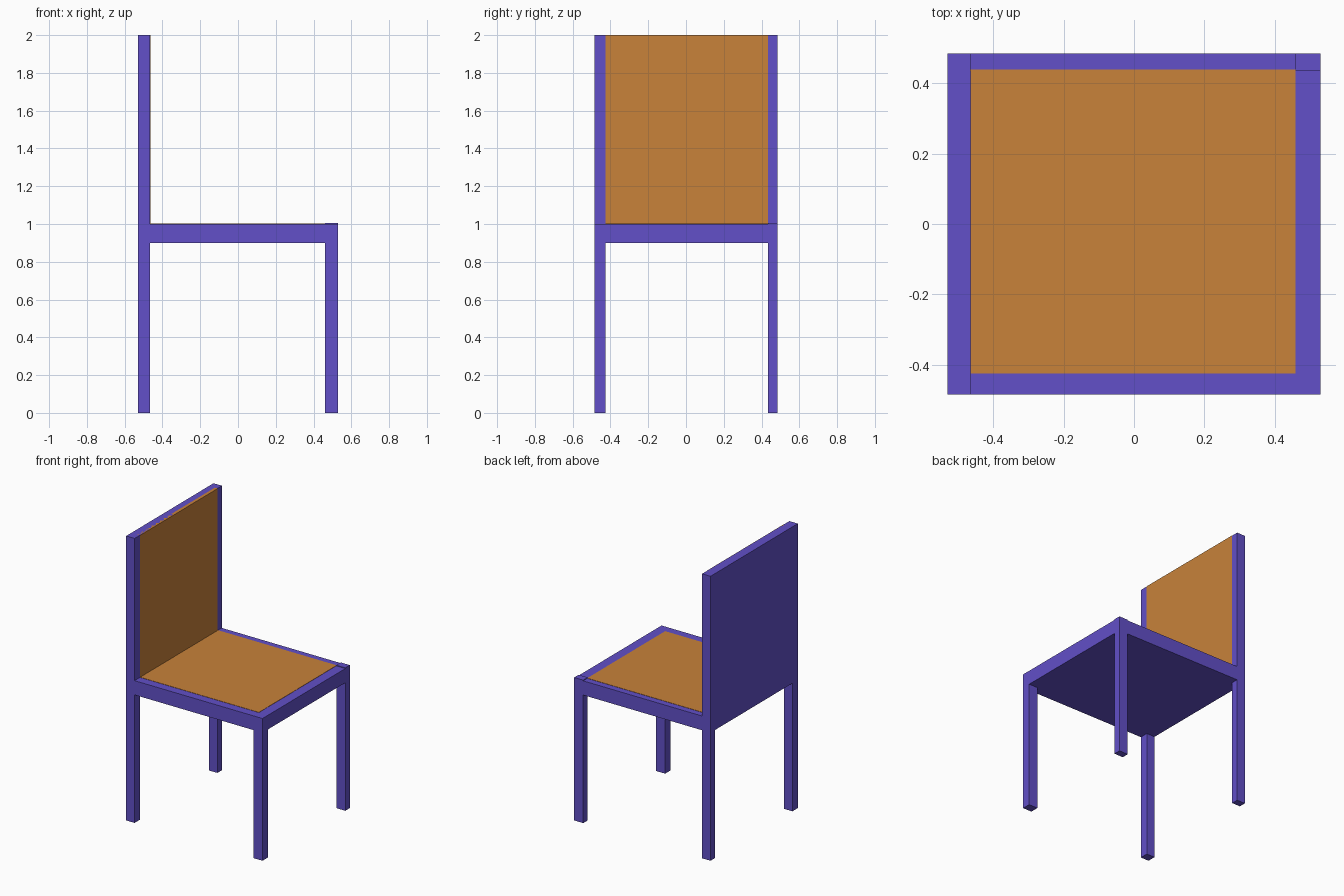
import bpy
import bmesh

if "Cube" in bpy.data.objects:
    bpy.data.objects.remove(bpy.data.objects["Cube"])


def material(name, rgb):
    m = bpy.data.materials.new(name)
    m.diffuse_color = (*rgb, 1.0)
    m.use_nodes = True
    m.node_tree.nodes["Principled BSDF"].inputs["Base Color"].default_value = m.diffuse_color
    return m


PURPLE = material("purple_frame", (0.122, 0.08, 0.578))
ORANGE = material("orange_upholstery", (0.578, 0.223, 0.042))


def box(name, x, y, z, mat):
    """Box spanning the given (min, max) ranges."""
    bm = bmesh.new()
    bmesh.ops.create_cube(bm, size=1.0)
    for v in bm.verts:
        v.co = [r[0] if c < 0 else r[1] for c, r in zip(v.co, (x, y, z))]
    mesh = bpy.data.meshes.new(name)
    bm.to_mesh(mesh)
    bm.free()
    mesh.materials.append(mat)
    obj = bpy.data.objects.new(name, mesh)
    bpy.context.collection.objects.link(obj)
    return obj


X_BACK = (-0.53, -0.465)
X_FRONT = (0.46, 0.53)
Y_NEAR = (-0.485, -0.425)
Y_FAR = (0.435, 0.485)
SEAT_LOW, SEAT_TOP = 0.9, 1.0
PROUD = 0.002

# Full-height back posts and short front legs (the far one stands slightly proud)
for side, y, top in (("near", Y_NEAR, SEAT_TOP), ("far", Y_FAR, 1.005)):
    box(f"back_post_{side}", X_BACK, y, (0, 2.0), PURPLE)
    box(f"front_leg_{side}", X_FRONT, y, (0, top), PURPLE)

# Seat slab and backrest board between the posts
box("seat", (X_BACK[1], X_FRONT[1]), (Y_NEAR[0], Y_FAR[1]), (SEAT_LOW, SEAT_TOP), PURPLE)
box("backrest", X_BACK, (Y_NEAR[1], Y_FAR[0]), (SEAT_LOW, 2.0), PURPLE)

# Thin upholstery panels, practically flush with the frame
box("seat_panel", (X_BACK[1], X_FRONT[0]), (Y_NEAR[1], 0.44),
    (SEAT_TOP - 0.02, SEAT_TOP + PROUD), ORANGE)
box("backrest_panel", (X_BACK[1] - 0.02, X_BACK[1] + PROUD), (Y_NEAR[1], Y_FAR[0]),
    (SEAT_TOP, 2.0), ORANGE)
